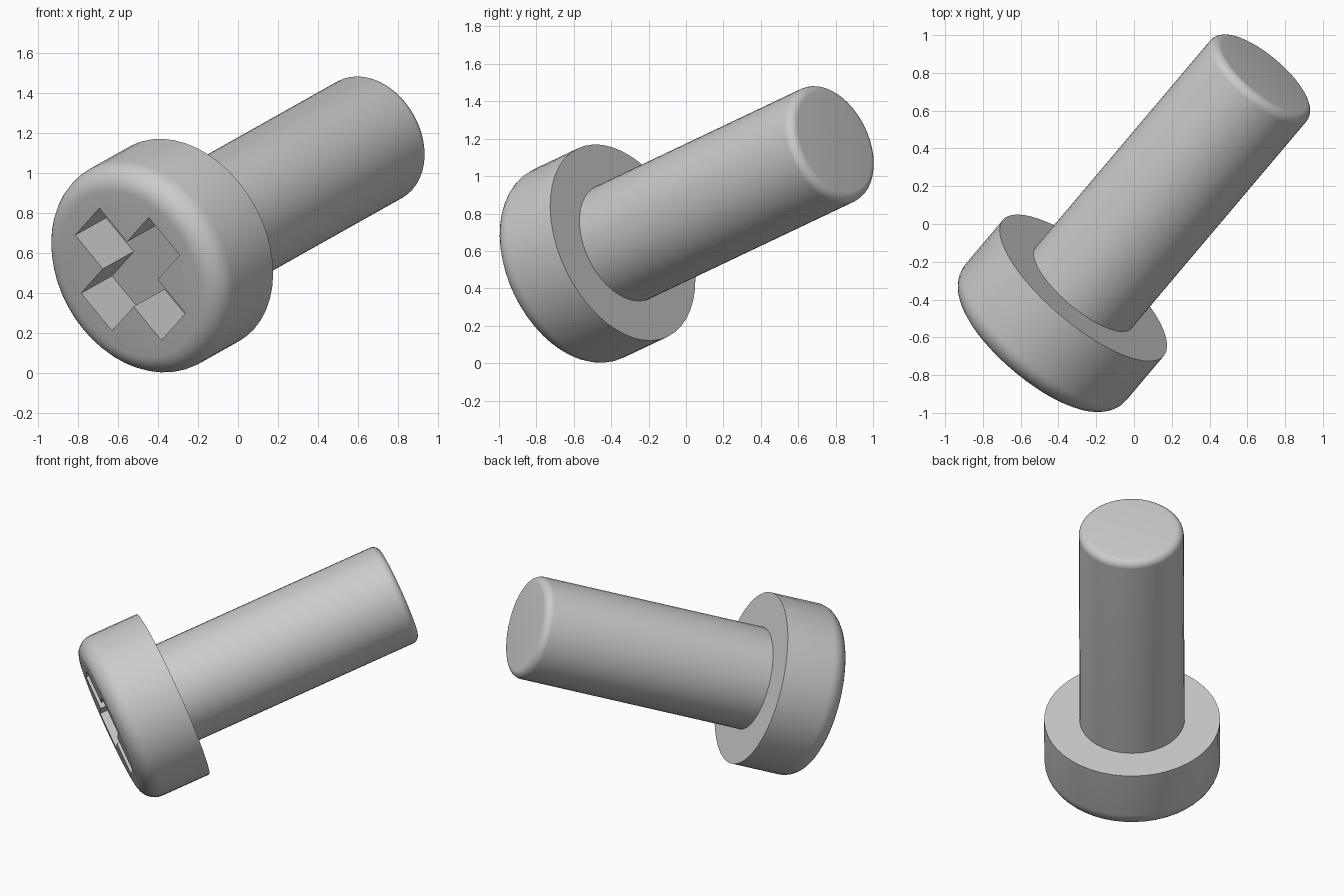
import bpy, bmesh, math
from mathutils import Matrix, Vector

if "Cube" in bpy.data.objects:
    bpy.data.objects.remove(bpy.data.objects["Cube"], do_unlink=True)

SEGMENTS = 48
HEAD_R, HEAD_H, HEAD_ROUND = 0.558, 0.445, 0.12
SHAFT_R, SHAFT_L, SHAFT_ROUND = 0.333, 1.575, 0.05
ARM_LENGTH, ARM_HALF, RECESS_DEPTH = 0.344, 0.123, 0.255

# Screw frame: local z runs along the shaft, local x and y along the recess arms
axis = Vector((0.607, 0.718, 0.341)).normalized()
arm = Vector((0.625, -0.166, -0.763))
arm = (arm - axis * arm.dot(axis)).normalized()
frame = Matrix((arm, axis.cross(arm), axis)).transposed().to_4x4()
frame.translation = Vector((-0.268, -0.338, 0.645))   # centre of head underside

grey = bpy.data.materials.new("plain_grey")
grey.use_nodes = True
grey.diffuse_color = (0.6, 0.6, 0.6, 1)
grey.node_tree.nodes["Principled BSDF"].inputs["Base Color"].default_value = (0.6, 0.6, 0.6, 1)


def add_object(name, bm):
    bmesh.ops.recalc_face_normals(bm, faces=bm.faces)
    mesh = bpy.data.meshes.new(name)
    bm.to_mesh(mesh)
    bm.free()
    mesh.materials.append(grey)
    obj = bpy.data.objects.new(name, mesh)
    obj.matrix_world = frame
    bpy.context.collection.objects.link(obj)
    return obj


def rounded_cylinder(name, radius, z_sharp, z_round, rounding):
    """Cylinder along local z with one sharp rim and one rounded rim."""
    sign = 1 if z_round > z_sharp else -1
    profile = [(radius, z_sharp)]
    for i in range(9):
        a = math.radians(90) * i / 8
        profile.append((radius - rounding * (1 - math.cos(a)),
                        z_round - sign * rounding * (1 - math.sin(a))))
    bm = bmesh.new()
    rings = []
    for r, z in profile:
        turns = [math.tau * k / SEGMENTS for k in range(SEGMENTS)]
        rings.append([bm.verts.new((r * math.cos(t), r * math.sin(t), z)) for t in turns])
    for low, high in zip(rings, rings[1:]):
        for k in range(SEGMENTS):
            n = (k + 1) % SEGMENTS
            bm.faces.new((low[k], low[n], high[n], high[k]))
    bm.faces.new(rings[0])
    bm.faces.new(rings[-1])
    return add_object(name, bm)


def cross_prism(name, z_low, z_high):
    """Plus-shaped prism, one arm outline repeated four times."""
    bm = bmesh.new()
    outline = []
    for quarter in range(4):
        turn = Matrix.Rotation(math.radians(90) * quarter, 3, 'Z')
        for x, y in ((ARM_LENGTH, -ARM_HALF), (ARM_LENGTH, ARM_HALF), (ARM_HALF, ARM_HALF)):
            outline.append(bm.verts.new(turn @ Vector((x, y, z_low))))
    base = bm.faces.new(outline)
    top = bmesh.ops.extrude_face_region(bm, geom=[base])
    moved = [v for v in top["geom"] if isinstance(v, bmesh.types.BMVert)]
    bmesh.ops.translate(bm, verts=moved, vec=(0, 0, z_high - z_low))
    return add_object(name, bm)


def select_only(obj):
    bpy.ops.object.select_all(action='DESELECT')
    obj.select_set(True)
    bpy.context.view_layer.objects.active = obj


# Main parts
head = rounded_cylinder("screw_head", HEAD_R, 0, -HEAD_H, HEAD_ROUND)
shaft = rounded_cylinder("screw_shaft", SHAFT_R, -0.05, SHAFT_L, SHAFT_ROUND)

# Cross recess cut into the head
cutter = cross_prism("recess_cutter", -HEAD_H - 0.1, -HEAD_H + RECESS_DEPTH)
cutter.hide_render = True
select_only(head)
cut = head.modifiers.new("cross_recess", 'BOOLEAN')
cut.operation = 'DIFFERENCE'
cut.solver = 'EXACT'
cut.object = cutter
bpy.context.view_layer.update()
bpy.ops.object.modifier_apply(modifier=cut.name)
bpy.data.objects.remove(cutter, do_unlink=True)

# Smooth sides with sharp rims
for part in (head, shaft):
    select_only(part)
    bpy.ops.object.shade_smooth_by_angle(angle=math.radians(30))
